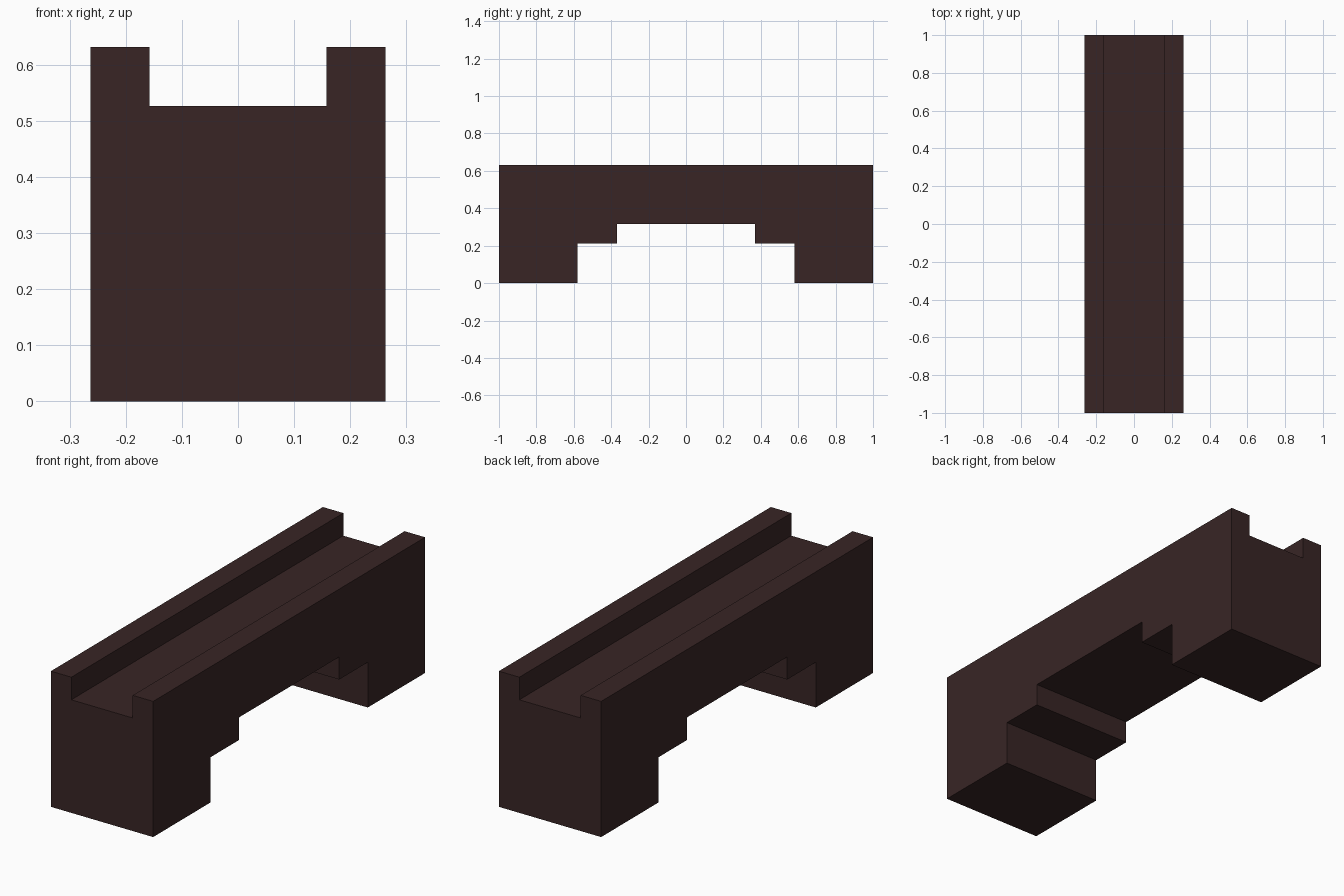
import bpy
import bmesh
from mathutils import Vector

cube = bpy.data.objects.get("Cube")
if cube:
    bpy.data.objects.remove(cube, do_unlink=True)

U = 2 / 19          # one block unit: the bridge is 19 units long
HALF_WIDTH = 2.5 * U
INNER = 1.5 * U     # inside face of each parapet
DECK = 5 * U

# Dark stone material
stone = bpy.data.materials.new("dark_brown_stone")
stone.use_nodes = True
color = (0.040, 0.0185, 0.0185, 1)
stone.diffuse_color = color
bsdf = stone.node_tree.nodes["Principled BSDF"]
bsdf.inputs["Base Color"].default_value = color
bsdf.inputs["Roughness"].default_value = 0.9

# Half of the side profile (y, z), mirrored into the full stepped arch
half = [(9.5, 5), (9.5, 0), (5.5, 0), (5.5, 2), (3.5, 2), (3.5, 3)]
profile = half + [(-y, z) for y, z in reversed(half)]

bm = bmesh.new()
side = bm.faces.new([bm.verts.new((-HALF_WIDTH, y * U, z * U)) for y, z in profile])
span = bmesh.ops.extrude_face_region(bm, geom=[side], use_keep_orig=True)
bmesh.ops.translate(bm, vec=(2 * HALF_WIDTH, 0, 0),
                    verts=[g for g in span["geom"] if isinstance(g, bmesh.types.BMVert)])
bmesh.ops.recalc_face_normals(bm, faces=bm.faces[:])

# Split the deck lengthwise along the parapets
for x in (-INNER, INNER):
    bmesh.ops.bisect_plane(bm, geom=bm.verts[:] + bm.edges[:] + bm.faces[:],
                           plane_co=Vector((x, 0, 0)), plane_no=Vector((1, 0, 0)))

# Raise the two outer strips into parapets
for sign in (-1, 1):
    strip = [f for f in bm.faces if f.normal.z > 0.9
             and f.calc_center_median().z > DECK - 0.01
             and f.calc_center_median().x * sign > INNER]
    raised = bmesh.ops.extrude_face_region(bm, geom=strip)
    bmesh.ops.translate(bm, vec=(0, 0, U),
                        verts=[g for g in raised["geom"] if isinstance(g, bmesh.types.BMVert)])

# Merge coplanar faces into clean flat sides
bmesh.ops.recalc_face_normals(bm, faces=bm.faces[:])
bmesh.ops.dissolve_limit(bm, angle_limit=0.01, verts=bm.verts[:], edges=bm.edges[:])

mesh = bpy.data.meshes.new("stepped_bridge")
bm.to_mesh(mesh)
bm.free()
mesh.materials.append(stone)
bridge = bpy.data.objects.new("stepped_bridge", mesh)
bpy.context.collection.objects.link(bridge)
